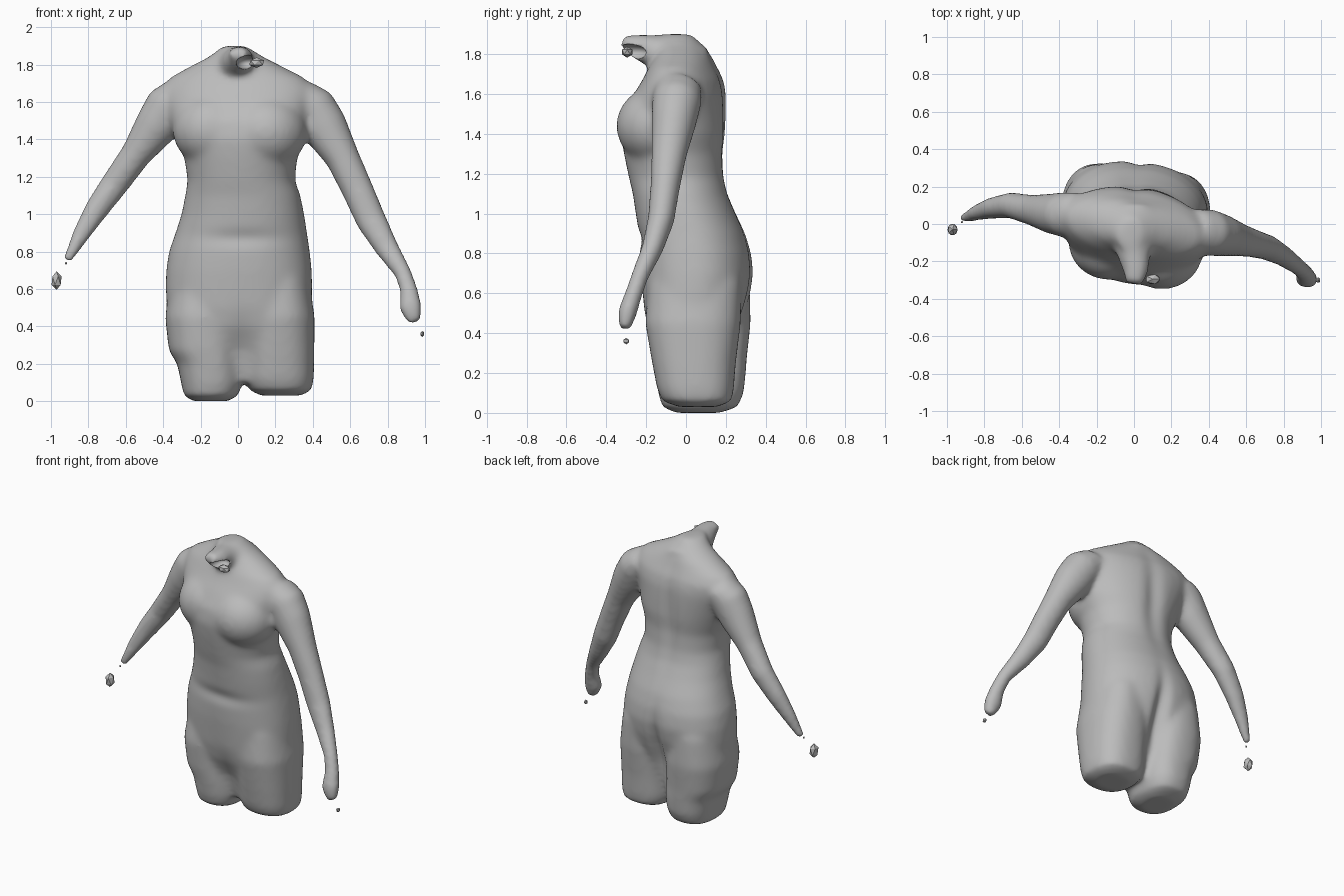
import bpy
import bmesh
from math import cos, sin, pi, exp
from mathutils import Vector, Matrix

default_cube = bpy.data.objects.get("Cube")
if default_cube:
    bpy.data.objects.remove(default_cube, do_unlink=True)

# One plain stone colour
stone = bpy.data.materials.new("stone grey")
stone.use_nodes = True
stone_colour = (0.5, 0.5, 0.5, 1)
stone.diffuse_color = stone_colour
stone.node_tree.nodes["Principled BSDF"].inputs["Base Color"].default_value = stone_colour

SEGMENTS = 40


def signed_power(value, power):
    return abs(value) ** power * (1 if value >= 0 else -1)


def bridge_rings(bm, rings):
    """Skin a list of point rings and cap both ends."""
    loops = [[bm.verts.new(point) for point in ring] for ring in rings]
    for lower, upper in zip(loops, loops[1:]):
        for i in range(SEGMENTS):
            j = (i + 1) % SEGMENTS
            bm.faces.new((lower[i], lower[j], upper[j], upper[i]))
    bm.faces.new(loops[0][::-1])
    bm.faces.new(loops[-1])


def stack(bm, sections, twist=0.0):
    """Horizontal sections given as height, left, right, front and back."""
    rings = []
    for z, x0, x1, y0, y1 in sections:
        turn = Matrix.Rotation(-twist * (0.3 + 0.4 * z), 3, 'Z')
        squareness = 0.8 + 0.12 * z
        centre = Vector(((x0 + x1) / 2, (y0 + y1) / 2, z))
        ring = []
        for i in range(SEGMENTS):
            a = 2 * pi * i / SEGMENTS
            offset = Vector((signed_power(cos(a), squareness) * (x1 - x0) / 2,
                             signed_power(sin(a), squareness) * (y1 - y0) / 2, 0))
            ring.append(centre + turn @ offset)
        rings.append(ring)
    bridge_rings(bm, rings)


def limb(bm, path, side):
    """Oval tube along points given as x, y, z, thickness and depth."""
    centres = [Vector(p[:3]) for p in path]
    rings = []
    for k, (centre, p) in enumerate(zip(centres, path)):
        along = (centres[min(k + 1, len(path) - 1)] - centres[max(k - 1, 0)]).normalized()
        u = along.cross(side).normalized()
        v = u.cross(along)
        rings.append([centre + u * p[3] * cos(2 * pi * i / SEGMENTS)
                      + v * p[4] * sin(2 * pi * i / SEGMENTS) for i in range(SEGMENTS)])
    bridge_rings(bm, rings)


def ellipsoid(bm, centre, radii):
    matrix = Matrix.Translation(centre) @ Matrix.Diagonal((*radii, 1))
    bmesh.ops.create_uvsphere(bm, u_segments=32, v_segments=20, radius=1, matrix=matrix)


def make_object(name, bm):
    bmesh.ops.recalc_face_normals(bm, faces=bm.faces[:])
    mesh = bpy.data.meshes.new(name)
    bm.to_mesh(mesh)
    bm.free()
    mesh.materials.append(stone)
    obj = bpy.data.objects.new(name, mesh)
    bpy.context.collection.objects.link(obj)
    return obj


body = bmesh.new()

# Trunk from the crotch to the base of the neck
stack(body, [
    (0.1, -0.22, 0.28, -0.07, 0.14), (0.25, -0.3, 0.35, -0.13, 0.2),
    (0.4, -0.36, 0.385, -0.185, 0.25), (0.5, -0.38, 0.395, -0.205, 0.29),
    (0.6, -0.388, 0.398, -0.215, 0.32), (0.7, -0.385, 0.395, -0.225, 0.335),
    (0.8, -0.37, 0.385, -0.23, 0.325), (0.9, -0.335, 0.37, -0.235, 0.295),
    (1.0, -0.303, 0.355, -0.25, 0.25), (1.1, -0.283, 0.335, -0.265, 0.21),
    (1.18, -0.27, 0.305, -0.285, 0.195), (1.3, -0.288, 0.318, -0.31, 0.19),
    (1.4, -0.33, 0.36, -0.325, 0.2), (1.5, -0.37, 0.38, -0.31, 0.2),
    (1.6, -0.4, 0.41, -0.255, 0.195), (1.67, -0.41, 0.41, -0.21, 0.18),
    (1.73, -0.37, 0.36, -0.18, 0.15), (1.79, -0.26, 0.24, -0.15, 0.125),
    (1.84, -0.16, 0.14, -0.14, 0.09), (1.9, -0.08, 0.04, -0.14, 0.03)], twist=0.17)

# Cut thighs, running up inside the hips
stack(body, [
    (0.0, -0.24, -0.05, -0.05, 0.17), (0.03, -0.29, 0.0, -0.12, 0.26),
    (0.1, -0.305, 0.025, -0.14, 0.29), (0.2, -0.325, 0.035, -0.155, 0.3),
    (0.27, -0.37, 0.035, -0.165, 0.305), (0.45, -0.39, 0.03, -0.18, 0.325),
    (0.65, -0.36, 0.0, -0.15, 0.32), (0.85, -0.28, -0.05, -0.08, 0.25)])
stack(body, [
    (0.03, 0.12, 0.34, -0.04, 0.16), (0.06, 0.06, 0.395, -0.12, 0.23),
    (0.12, 0.035, 0.405, -0.145, 0.24), (0.25, 0.025, 0.408, -0.17, 0.25),
    (0.45, 0.02, 0.41, -0.205, 0.275), (0.65, 0.05, 0.38, -0.19, 0.28),
    (0.85, 0.08, 0.32, -0.12, 0.22)])

# Broad shallow swell of the chest
ellipsoid(body, (0.15, -0.14, 1.44), (0.22, 0.21, 0.2))
ellipsoid(body, (-0.13, -0.1, 1.45), (0.22, 0.2, 0.2))

# Arms
limb(body, [
    (0.33, -0.04, 1.63, 0.1, 0.12), (0.4, -0.045, 1.57, 0.125, 0.125),
    (0.46, -0.06, 1.47, 0.125, 0.115),
    (0.56, -0.085, 1.3, 0.092, 0.09), (0.64, -0.105, 1.13, 0.086, 0.075),
    (0.71, -0.125, 0.97, 0.083, 0.068), (0.795, -0.17, 0.82, 0.066, 0.055),
    (0.88, -0.23, 0.69, 0.048, 0.046), (0.915, -0.265, 0.59, 0.05, 0.046),
    (0.922, -0.295, 0.5, 0.064, 0.05), (0.945, -0.31, 0.42, 0.035, 0.033)],
    Vector((0, 1, 0)))
limb(body, [
    (-0.31, 0.05, 1.64, 0.1, 0.12), (-0.37, 0.05, 1.58, 0.125, 0.12),
    (-0.43, 0.055, 1.48, 0.12, 0.11),
    (-0.545, 0.075, 1.32, 0.083, 0.083), (-0.66, 0.1, 1.16, 0.076, 0.07),
    (-0.76, 0.085, 1.02, 0.066, 0.058), (-0.84, 0.06, 0.89, 0.049, 0.044),
    (-0.915, 0.03, 0.75, 0.026, 0.026)], Vector((0, 1, 0)))

# Neck bending forward
limb(body, [
    (0, 0.03, 1.71, 0.15, 0.16), (0, -0.08, 1.79, 0.1, 0.125),
    (0, -0.18, 1.82, 0.08, 0.085), (0.01, -0.25, 1.84, 0.062, 0.07),
    (0, -0.32, 1.865, 0.03, 0.05)], Vector((1, 0, 0)))

torso = make_object("torso", body)

# Hollow at the broken neck
hollow = bmesh.new()
ellipsoid(hollow, (0.05, -0.28, 1.81), (0.06, 0.09, 0.04))
cutter = make_object("neck_hollow_cutter", hollow)
cutter.hide_render = True

# Fuse the parts into one sculpted skin
remesh = torso.modifiers.new("fuse", 'REMESH')
remesh.mode = 'VOXEL'
remesh.voxel_size = 0.015
soften = torso.modifiers.new("soften", 'SMOOTH')
soften.factor = 0.5
soften.iterations = 22
cut = torso.modifiers.new("hollow", 'BOOLEAN')
cut.operation = 'DIFFERENCE'
cut.object = cutter
bpy.context.view_layer.update()
evaluated = torso.evaluated_get(bpy.context.evaluated_depsgraph_get())
skin = bpy.data.meshes.new_from_object(evaluated)
torso.modifiers.clear()
torso.data = skin
bpy.data.objects.remove(cutter, do_unlink=True)


# Shallow furrows: spine, cleft, groin and lower belly
def bump(value, centre, width):
    return exp(-((value - centre) / width) ** 2)


for vertex in skin.vertices:
    x, y, z = vertex.co
    if abs(x) < 0.4:
        back = min(max((y - 0.02) / 0.1, 0), 1)
        front = min(max((-y - 0.06) / 0.08, 0), 1)
        spine = 0.022 * bump(x, 0.0, 0.06) * bump(z, 1.4, 0.3)
        cleft = 0.045 * bump(x, 0.025, 0.045) * bump(z, 0.5, 0.22)
        groin = 0.025 * bump(x, 0.02, 0.07) * bump(z, 0.25, 0.16)
        belly = 0.014 * bump(x, 0.02, 0.2) * bump(z, 0.87, 0.045)
        vertex.co.y += front * (groin + belly) - back * (spine + cleft)

skin.materials.clear()
skin.materials.append(stone)
for face in skin.polygons:
    face.material_index = 0
    face.use_smooth = True

# Loose broken chips at the hands and neck
for name, centre, radii in [
        ("right_hand_chip", (-0.97, -0.03, 0.645), (0.03, 0.035, 0.05)),
        ("right_wrist_chip", (-0.92, 0.01, 0.738), (0.006, 0.006, 0.008)),
        ("left_finger_chip", (0.985, -0.3, 0.36), (0.012, 0.016, 0.016)),
        ("neck_chip", (0.1, -0.295, 1.81), (0.045, 0.03, 0.028))]:
    chip = bmesh.new()
    matrix = Matrix.Translation(centre) @ Matrix.Diagonal((*radii, 1))
    bmesh.ops.create_icosphere(chip, subdivisions=1, radius=1, matrix=matrix)
    make_object(name, chip)
